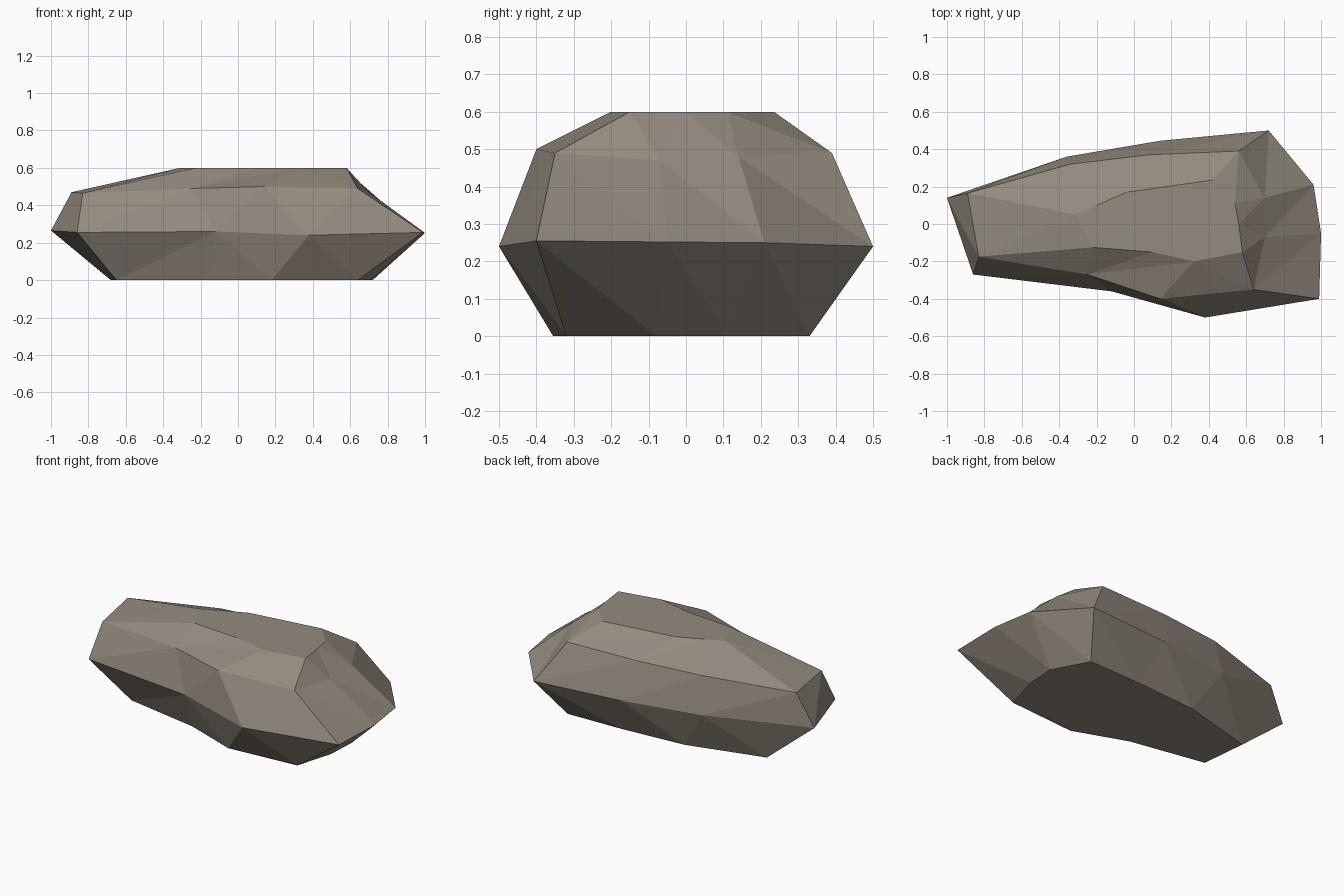
import bpy, bmesh

if "Cube" in bpy.data.objects:
    bpy.data.objects.remove(bpy.data.objects["Cube"])

# Horizontal outlines of the stone, counter-clockwise from the left tip
BASE = [(-.68, .16, 0), (-.65, -.14, 0), (-.16, -.23, 0), (.18, -.355, 0), (.64, -.32, 0),
        (.71, -.08, 0), (.72, .11, 0), (.60, .33, 0), (.23, .32, 0), (-.19, .29, 0)]
WAIST = [(-1, .14, .265), (-.86, -.27, .255), (-.12, -.36, .26), (.38, -.5, .24), (.99, -.4, .255),
         (1, -.05, .252), (.96, .21, .25), (.72, .5, .24), (.14, .445, .25), (-.36, .36, .26)]
SHOULDER = [(-.89, .165, .47), (-.83, -.175, .465), (-.25, -.27, .49), (.14, -.4, .5), (.64, -.35, .49),
            (.70, -.07, .47), (.70, .14, .48), (.56, .39, .49), (.08, .37, .49), (-.34, .32, .49)]
CROWN = [(-.31, .05, .6), (-.22, -.125, .6), (.1, -.15, .6), (.32, -.2, .6), (.58, -.15, .6),
         (.56, 0, .6), (.54, .11, .6), (.42, .235, .6), (-.04, .17, .6), (-.2, .1, .6)]

# Facet direction of each band: "b" splits low[i]-high[i+1], "a" splits low[i+1]-high[i]
SPLITS = ["bbaaaaaaaa", "bbbbaaabbb", "aabaaaabbb"]

bm = bmesh.new()
rings = [[bm.verts.new(p) for p in ring] for ring in (BASE, WAIST, SHOULDER, CROWN)]

# Faceted sides
for low, high, split in zip(rings, rings[1:], SPLITS):
    for i, way in enumerate(split):
        j = (i + 1) % len(low)
        if way == "b":
            tris = ((low[i], low[j], high[j]), (low[i], high[j], high[i]))
        else:
            tris = ((low[i], low[j], high[i]), (low[j], high[j], high[i]))
        for t in tris:
            bm.faces.new(t)

# Flat underside and top
bm.faces.new(rings[0][::-1])
bm.faces.new(rings[-1])
bmesh.ops.recalc_face_normals(bm, faces=bm.faces[:])

mesh = bpy.data.meshes.new("rock")
bm.to_mesh(mesh)
bm.free()

stone = bpy.data.materials.new("warm grey stone")
stone.diffuse_color = (.296, .258, .212, 1)
stone.use_nodes = True
stone.node_tree.nodes["Principled BSDF"].inputs["Base Color"].default_value = stone.diffuse_color
mesh.materials.append(stone)
rock = bpy.data.objects.new("rock", mesh)
bpy.context.collection.objects.link(rock)
